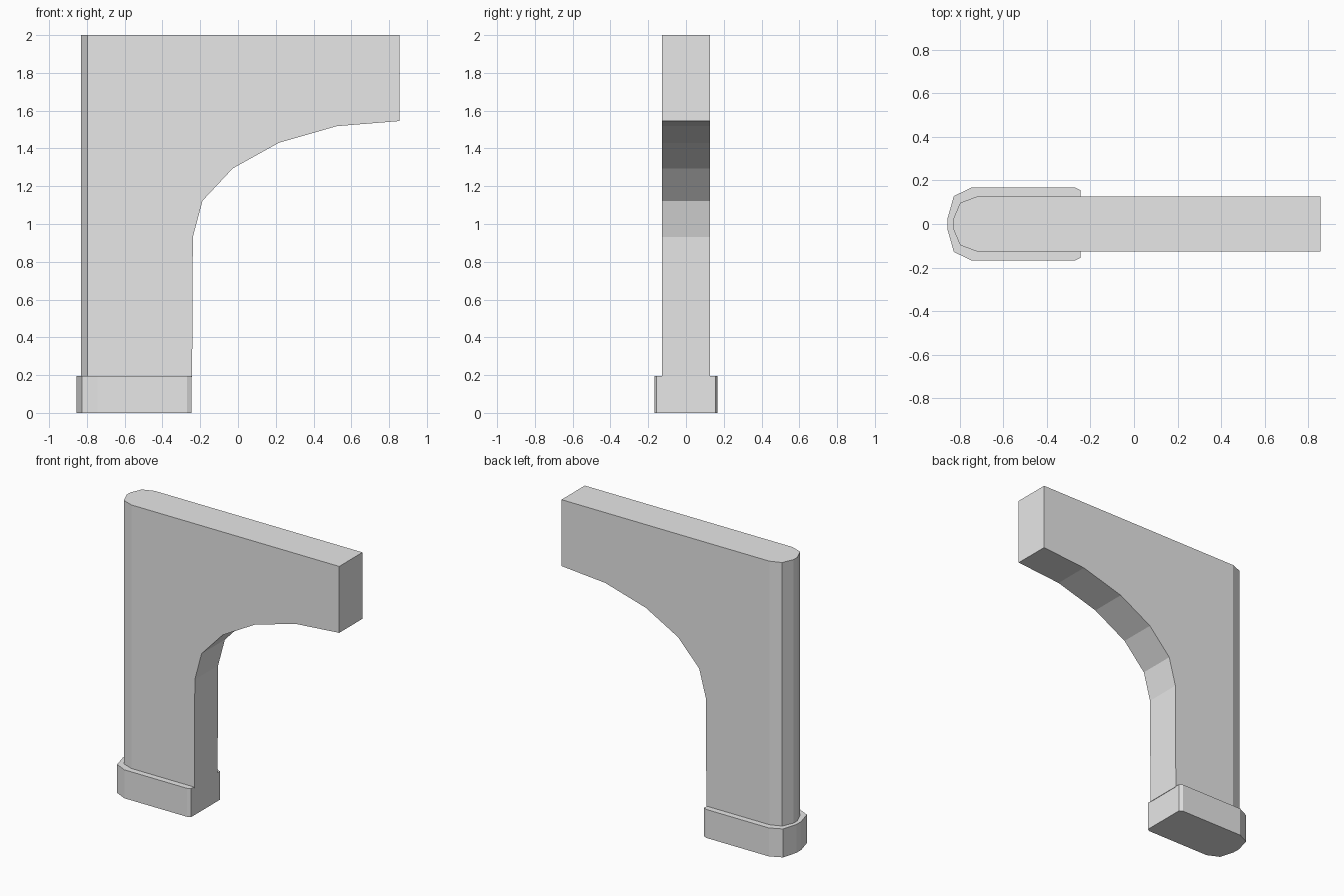
import bpy
import bmesh
from mathutils import Vector

cube = bpy.data.objects.get("Cube")
if cube:
    bpy.data.objects.remove(cube, do_unlink=True)

stone = bpy.data.materials.new("light_grey_stone")
stone.use_nodes = True
stone.diffuse_color = (0.8, 0.8, 0.8, 1)
stone.node_tree.nodes["Principled BSDF"].inputs["Base Color"].default_value = (0.8, 0.8, 0.8, 1)


def extrude_outline(points, depth):
    """Return a bmesh prism made from a closed outline."""
    bm = bmesh.new()
    face = bm.faces.new([bm.verts.new(p) for p in points])
    result = bmesh.ops.extrude_face_region(bm, geom=[face])
    verts = [v for v in result["geom"] if isinstance(v, bmesh.types.BMVert)]
    bmesh.ops.translate(bm, verts=verts, vec=depth)
    return bm


def finish(bm, name):
    bmesh.ops.recalc_face_normals(bm, faces=bm.faces)
    mesh = bpy.data.meshes.new(name)
    bm.to_mesh(mesh)
    bm.free()
    mesh.materials.append(stone)
    obj = bpy.data.objects.new(name, mesh)
    bpy.context.collection.objects.link(obj)
    return obj


# Half-arch wall: front profile, with a faceted nose cut along the outer edge
half = 0.126
arch = [(0.855, 1.545), (0.523, 1.518), (0.216, 1.43), (-0.027, 1.295),
        (-0.188, 1.123), (-0.239, 0.932), (-0.243, 0.19)]
profile = [(-0.83, 0.19), (-0.83, 2), (0.855, 2)] + arch
wall = extrude_outline([(x, -half, z) for x, z in profile], (0, 2 * half, 0))

nose = [(-0.72, half), (-0.797, 0.097), (-0.83, 0.02)]
for side in (-1, 1):
    for (x0, y0), (x1, y1) in zip(nose, nose[1:]):
        normal = Vector((y1 - y0, side * (x0 - x1), 0)).normalized()
        cut = bmesh.ops.bisect_plane(
            wall, geom=wall.verts[:] + wall.edges[:] + wall.faces[:],
            plane_co=(x0, side * y0, 0), plane_no=normal, clear_outer=True)
        rim = [e for e in cut["geom_cut"] if isinstance(e, bmesh.types.BMEdge)]
        bmesh.ops.holes_fill(wall, edges=rim, sides=0)
finish(wall, "half_arch_wall")

# Plinth: plan outline mirrored across the centre line
plan = [(-0.855, 0.025), (-0.826, 0.128), (-0.745, 0.167), (-0.27, 0.167), (-0.246, 0.155)]
outline = plan + [(x, -y) for x, y in reversed(plan)]
plinth = extrude_outline([(x, y, 0) for x, y in outline], (0, 0, 0.195))
finish(plinth, "plinth")
